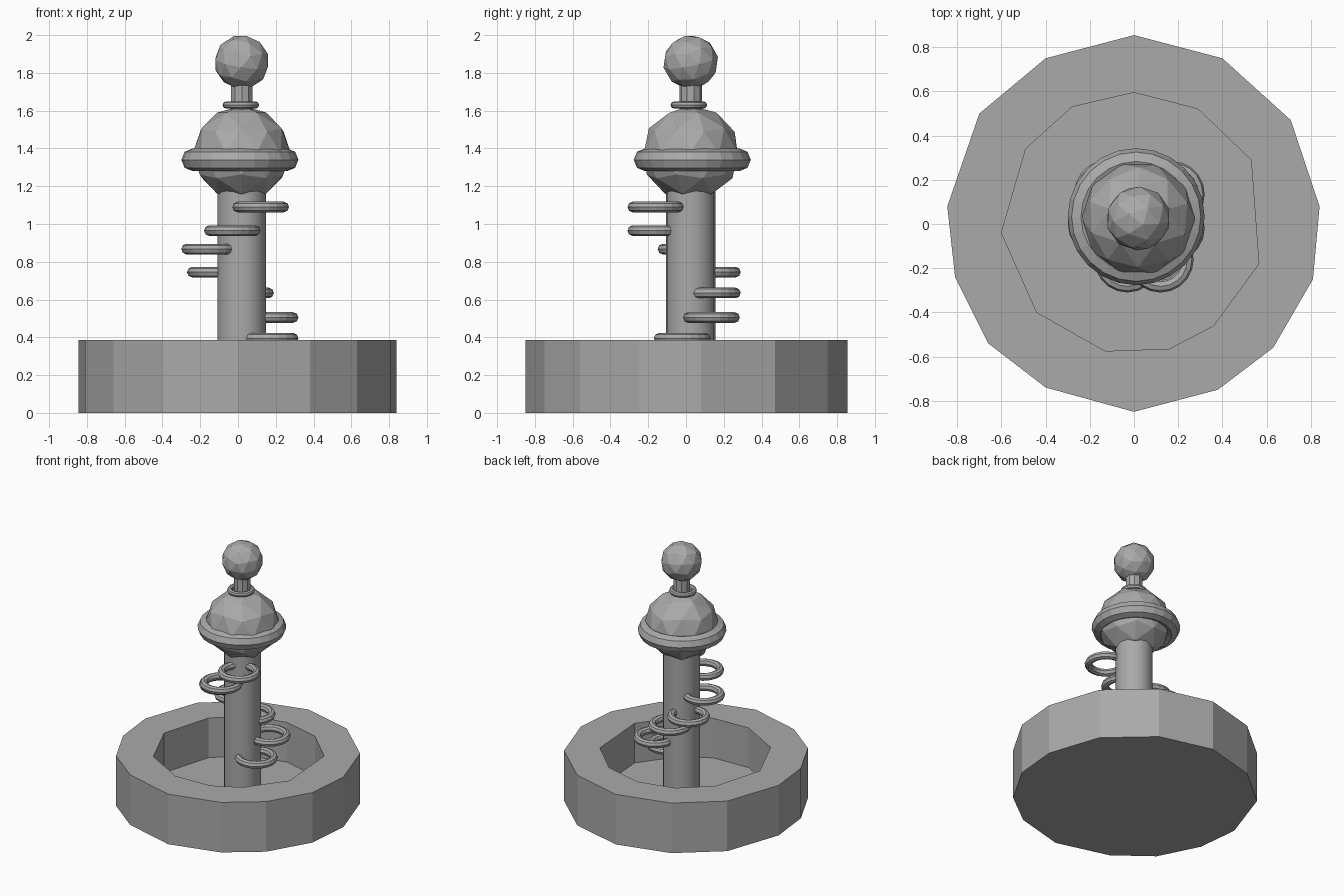
import bpy, bmesh
from mathutils import Vector

if "Cube" in bpy.data.objects:
    bpy.data.objects.remove(bpy.data.objects["Cube"])

stone = bpy.data.materials.new("grey stone")
stone.use_nodes = True
GREY = (0.4, 0.4, 0.4, 1)
stone.diffuse_color = GREY
stone.node_tree.nodes["Principled BSDF"].inputs["Base Color"].default_value = GREY

AXIS = Vector((0.02, 0.025, 0))


def finish(name, smooth=False):
    ob = bpy.context.object
    ob.name = name
    ob.data.materials.append(stone)
    if smooth:
        bpy.ops.object.shade_smooth_by_angle(angle=0.6)
    return ob


def ring(name, x, y, z, major, minor, sides=20):
    bpy.ops.mesh.primitive_torus_add(location=(x, y, z), major_radius=major, minor_radius=minor,
                                     major_segments=sides, minor_segments=8)
    return finish(name)


def rod(name, radius, bottom, top, sides):
    bpy.ops.mesh.primitive_cylinder_add(vertices=sides, radius=radius, depth=top - bottom,
                                        location=AXIS + Vector((0, 0, (bottom + top) / 2)))
    return finish(name, True)


def ball(name, radius, z, height, turn):
    bpy.ops.mesh.primitive_ico_sphere_add(subdivisions=2, radius=radius, rotation=turn,
                                          location=AXIS + Vector((0, 0, z)))
    ob = finish(name)
    ob.scale.z = height
    return ob


def prism(name, outline, bottom, top):
    bm = bmesh.new()
    face = bm.faces.new([bm.verts.new((x, y, bottom)) for x, y in outline])
    wall = bmesh.ops.extrude_face_region(bm, geom=[face])["geom"]
    bmesh.ops.translate(bm, vec=(0, 0, top - bottom),
                        verts=[v for v in wall if isinstance(v, bmesh.types.BMVert)])
    bmesh.ops.recalc_face_normals(bm, faces=bm.faces)
    mesh = bpy.data.meshes.new(name)
    bm.to_mesh(mesh)
    bm.free()
    ob = bpy.data.objects.new(name, mesh)
    bpy.context.collection.objects.link(ob)
    mesh.materials.append(stone)
    return ob


# Hollow basin, hand-cut outline inside and out
outer = [(0, .855), (-.4, .75), (-.7, .5), (-.845, .08), (-.81, -.24), (-.66, -.54), (-.4, -.74),
         (0, -.85), (.38, -.75), (.63, -.56), (.81, -.25), (.84, .08), (.71, .47), (.4, .75)]
inner = [(0, .595), (-.28, .53), (-.49, .34), (-.6, -.04), (-.44, -.4), (-.13, -.575),
         (.16, -.565), (.36, -.46), (.565, -.18), (.53, .29), (.29, .52)]
basin = prism("basin", outer, 0, 0.385)
hollow = prism("basin_cutter", inner, 0.08, 0.6)
hollow.hide_render = True
hollow.hide_set(True)
cut = basin.modifiers.new("hollow", "BOOLEAN")
cut.object = hollow
cut.solver = "EXACT"

# Column, bulb, neck and finial
rod("column", 0.13, 0.06, 1.25, 18)
ball("bulb", 0.26, 1.375, 0.97, (0, 0, 0.3))
ring("bulb_collar", 0.01, 0.033, 1.34, 0.25, 0.06, 24)
rod("neck", 0.06, 1.55, 1.78, 10)
ring("neck_collar", 0.015, 0.015, 1.63, 0.078, 0.019)
ball("finial", 0.147, 1.857, 0.98, (0.2, 0.15, 0))

# Loops winding down around the column
loops = [(.12, -.16, 1.09), (-.03, -.16, .965), (-.15, 0, .867), (-.12, .14, .745),
         (.04, .14, .635), (.17, .135, .505), (.17, -.02, .395)]
for i, (x, y, z) in enumerate(loops):
    ring(f"column_loop_{i + 1}", x, y, z, 0.122, 0.028)
